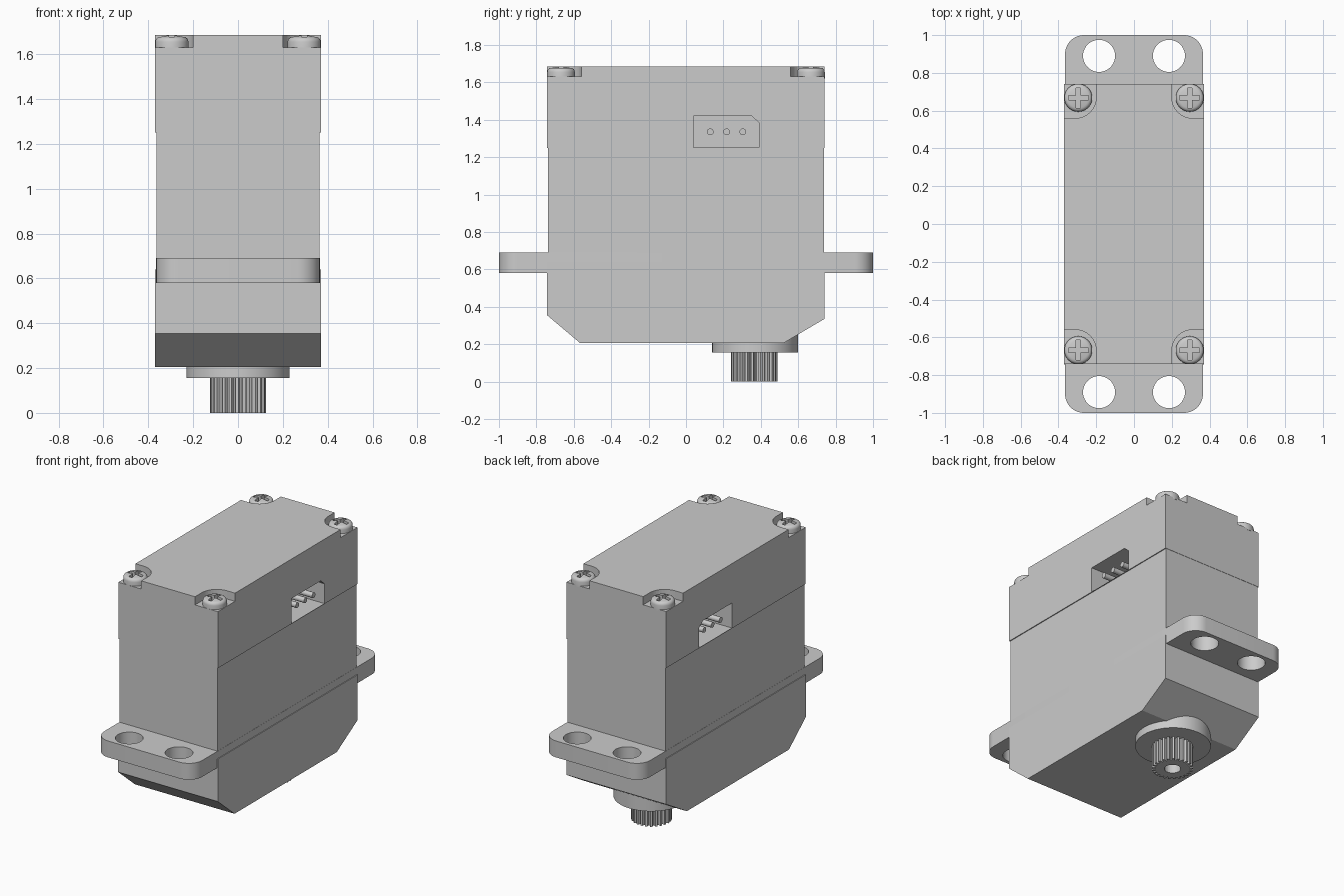
import bpy, bmesh
from math import sin, cos, pi, radians
from mathutils import Matrix, Vector

old = bpy.data.objects.get("Cube")
if old:
    bpy.data.objects.remove(old, do_unlink=True)

grey = bpy.data.materials.new("plain grey")
grey.use_nodes = True
grey.diffuse_color = (0.6, 0.6, 0.6, 1)
grey.node_tree.nodes["Principled BSDF"].inputs["Base Color"].default_value = (0.6, 0.6, 0.6, 1)


def finish(name, bm):
    bmesh.ops.recalc_face_normals(bm, faces=bm.faces[:])
    mesh = bpy.data.meshes.new(name)
    bm.to_mesh(mesh)
    bm.free()
    mesh.materials.append(grey)
    obj = bpy.data.objects.new(name, mesh)
    bpy.context.collection.objects.link(obj)
    return obj


def select(obj):
    bpy.ops.object.select_all(action='DESELECT')
    obj.select_set(True)
    bpy.context.view_layer.objects.active = obj


def smooth(obj):
    select(obj)
    bpy.ops.object.shade_smooth_by_angle(angle=radians(30))


def prism(name, outline, low, high, axis="z"):
    """Extrude an outline: (x, y) along z, or (y, z) along x."""
    bm = bmesh.new()
    place = (lambda a, b: (a, b, low)) if axis == "z" else (lambda a, b: (low, a, b))
    face = bm.faces.new([bm.verts.new(place(a, b)) for a, b in outline])
    moved = bmesh.ops.extrude_face_region(bm, geom=[face])["geom"]
    step = Vector((0, 0, high - low)) if axis == "z" else Vector((high - low, 0, 0))
    bmesh.ops.translate(bm, vec=step, verts=[g for g in moved if isinstance(g, bmesh.types.BMVert)])
    return finish(name, bm)


def rectangle(x0, x1, y0, y1):
    return [(x0, y0), (x1, y0), (x1, y1), (x0, y1)]


def arc(cx, cy, r, start, end, steps):
    angles = [radians(start + (end - start) * i / steps) for i in range(steps + 1)]
    return [(cx + r * cos(a), cy + r * sin(a)) for a in angles]


def circle(cx, cy, r, steps=40):
    return arc(cx, cy, r, 0, 360, steps)[:-1]


def cut(obj, cutter):
    cutter.hide_render = True
    mod = obj.modifiers.new("cut", 'BOOLEAN')
    mod.operation = 'DIFFERENCE'
    mod.solver = 'EXACT'
    mod.object = cutter
    select(obj)
    bpy.ops.object.modifier_apply(modifier=mod.name)
    bpy.data.objects.remove(cutter, do_unlink=True)


CORNERS = [(sx, sy) for sx in (-1, 1) for sy in (-1, 1)]
SCREW_X, SCREW_Y = 0.295, 0.668
SHAFT_Y = 0.365

# Case: bottom cover with bevelled ends, slightly narrower middle, top cover
prism("bottom_cover", [(-0.743, 0.64), (-0.743, 0.355), (-0.565, 0.205),
                       (0.52, 0.205), (0.74, 0.335), (0.74, 0.64)], -0.37, 0.37, "x")
prism("middle_case", rectangle(-0.364, 0.364, -0.738, 0.738), 0.64, 1.25)
top = prism("top_cover", rectangle(-0.37, 0.37, -0.742, 0.74), 1.25, 1.685)

# Rounded corner pockets for the screws
for sx, sy in CORNERS:
    inner = arc(0.31, 0.67, 0.11, 180, 270, 10)
    outline = [(sx * x, sy * y) for x, y in [(0.2, 0.9)] + inner + [(0.5, 0.56), (0.5, 0.9)]]
    cut(top, prism("pocket_cutter", outline, 1.63, 1.8))

# Connector sockets on both sides, each with three pins
socket = [(0.04, 1.252), (0.39, 1.252), (0.39, 1.385), (0.35, 1.42), (0.04, 1.42)]
for side, label in ((1, "left"), (-1, "right")):
    cut(top, prism("socket_cutter", socket, side * 0.1, side * 0.5, "x"))
    for i in range(3):
        pin = prism(f"{label}_pin_{i + 1}", circle(0.13 + 0.087 * i, 1.335, 0.018, 20),
                    side * 0.09, side * 0.35, "x")
        smooth(pin)

# Mounting plate with rounded corners and four holes
outline = []
for n, (sx, sy) in enumerate([(1, 1), (-1, 1), (-1, -1), (1, -1)]):
    outline += arc(sx * 0.265, sy * 0.9, 0.1, n * 90, n * 90 + 90, 10)
plate = prism("mounting_plate", outline, 0.58, 0.69)
for sx, sy in CORNERS:
    cut(plate, prism("hole_cutter", circle(sx * 0.185, sy * 0.89, 0.085), 0.5, 0.8))
smooth(plate)

# Cross-head screws: a lathed dome with two crossed slots
bm = bmesh.new()
dome = [(0, 1.62), (0.074, 1.62), (0.074, 1.655)]
dome += [(0.052 + 0.022 * cos(a), 1.655 + 0.022 * sin(a)) for a in (pi / 8, pi / 4, pi * 3 / 8, pi / 2)]
dome += [(0.028, 1.682), (0, 1.684)]
points = [bm.verts.new((r, 0, z)) for r, z in dome]
edges = [bm.edges.new(pair) for pair in zip(points, points[1:])]
bmesh.ops.spin(bm, geom=points + edges, axis=(0, 0, 1), cent=(0, 0, 0), angle=2 * pi, steps=36)
bmesh.ops.remove_doubles(bm, verts=bm.verts[:], dist=0.0005)
screw = finish("screw_1", bm)
w, l = 0.012, 0.053
cross = [(w, w), (w, l), (-w, l), (-w, w), (-l, w), (-l, -w),
         (-w, -w), (-w, -l), (w, -l), (w, -w), (l, -w), (l, w)]
cut(screw, prism("cross_cutter", cross, 1.65, 1.75))
smooth(screw)
for n, (sx, sy) in enumerate(CORNERS):
    part = screw if n == 0 else screw.copy()
    part.name = f"screw_{n + 1}"
    part.location = (sx * SCREW_X, sy * SCREW_Y, 0)
    if n:
        bpy.context.collection.objects.link(part)

# Output boss and splined shaft with a bore
boss = prism("output_boss", circle(0, SHAFT_Y + 0.005, 0.23, 64), 0.155, 0.32)
smooth(boss)
TEETH = 25
spline = []
for i in range(TEETH):
    for part, r in ((0, 0.105), (0.25, 0.105), (0.42, 0.125), (0.83, 0.125)):
        a = 2 * pi * (i + part) / TEETH
        spline.append((r * cos(a), SHAFT_Y + r * sin(a)))
shaft = prism("splined_shaft", spline, 0, 0.17)
cut(shaft, prism("bore_cutter", circle(0, SHAFT_Y, 0.05, 32), -0.1, 0.14))
